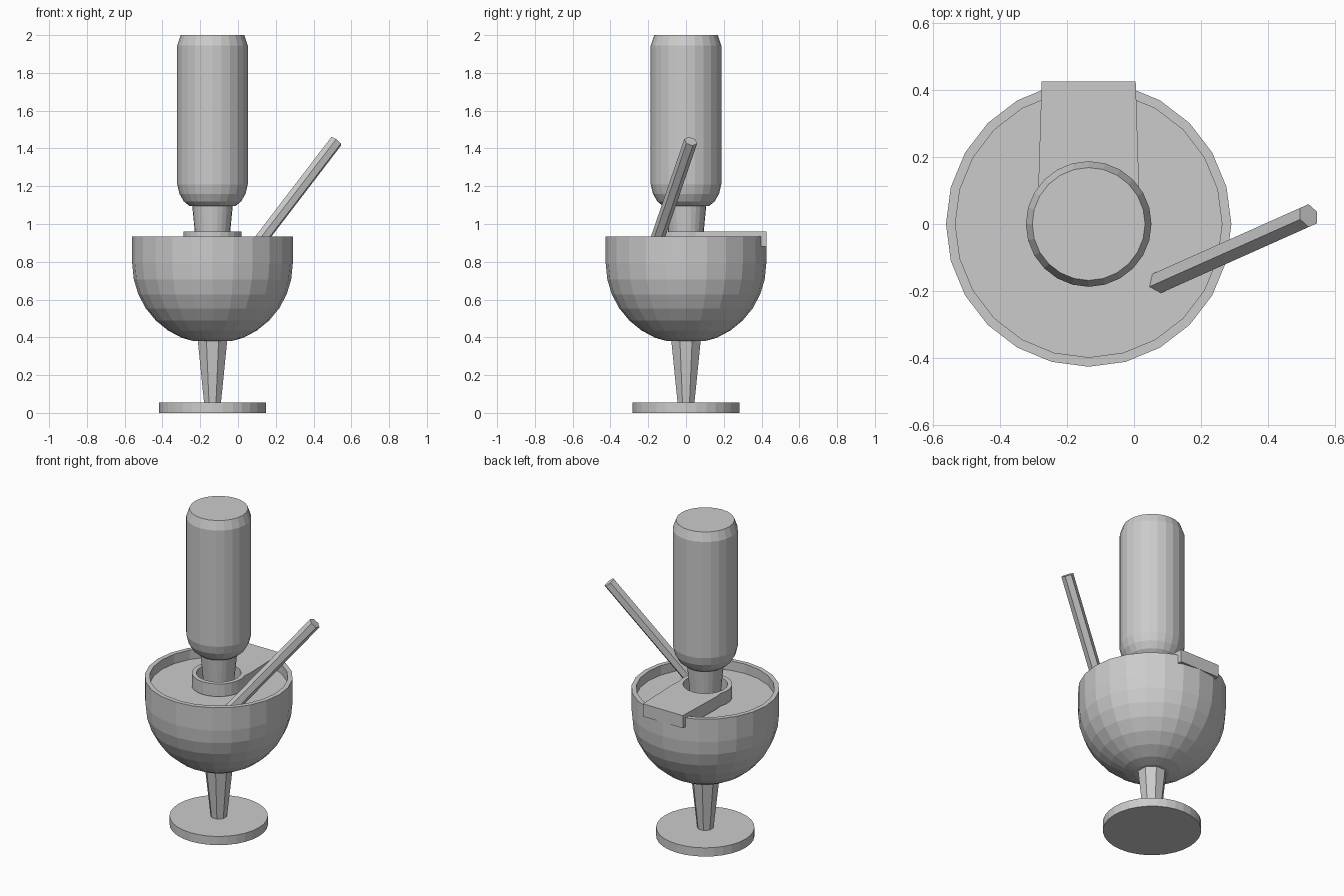
import bpy, bmesh
from math import sin, cos, pi
from mathutils import Vector

if "Cube" in bpy.data.objects:
    bpy.data.objects.remove(bpy.data.objects["Cube"])

CX = -0.135  # axis of the glass and bottle


def finish(name, bm):
    bmesh.ops.recalc_face_normals(bm, faces=bm.faces)
    me = bpy.data.meshes.new(name)
    bm.to_mesh(me)
    bm.free()
    ob = bpy.data.objects.new(name, me)
    bpy.context.collection.objects.link(ob)
    return ob


def circle(r, z, n, turn=0.0):
    return [Vector((r * cos(2 * pi * (i + turn) / n),
                    r * sin(2 * pi * (i + turn) / n), z)) for i in range(n)]


def lathe(name, profile, n, turn=0.0):
    """Revolve (radius, z) points and cap both ends."""
    bm = bmesh.new()
    rings = [[bm.verts.new(p) for p in circle(r, z, n, turn)] for r, z in profile]
    for a, b in zip(rings, rings[1:]):
        for i in range(n):
            j = (i + 1) % n
            bm.faces.new((a[i], a[j], b[j], b[i]))
    bm.faces.new(rings[0])
    bm.faces.new(rings[-1])
    ob = finish(name, bm)
    ob.location.x = CX
    return ob


# Glass: foot, stem, bowl whose inner cap is the drink surface
lathe("glass_foot", [(0.282, 0), (0.282, 0.055)], 32)
lathe("glass_stem", [(0.048, 0.05), (0.086, 0.40)], 8, 0.5)
R, ZC = 0.425, 0.79
bowl = [(0.10, 0.38)]
for k in range(6, -1, -1):
    a = k * pi / 16
    bowl.append((R * cos(a), ZC - R * sin(a)))
bowl += [(R, 0.935), (0.397, 0.935), (0.397, 0.875)]
lathe("glass_bowl_with_drink", bowl, 24)

# Upturned bottle
lathe("bottle", [(0.09, 0.85), (0.092, 0.94), (0.107, 1.095), (0.122, 1.095),
                 (0.152, 1.12), (0.175, 1.16), (0.187, 1.21), (0.187, 1.945),
                 (0.168, 2.0)], 24)

# Holder: ring with an arm reaching over the back of the rim
bm = bmesh.new()
outer = [Vector((0.14, 0.425, 0.96)), Vector((-0.14, 0.425, 0.96))]
for i in range(17):
    t = pi * 0.80 + (pi * 1.40) * i / 16
    outer.append(Vector((0.185 * cos(t) * 0.84, 0.155 * sin(t) + 0.0, 0.96)))
for p in outer[2:]:
    p.xy = p.xy.normalized() * 0.155
outer[2].xy, outer[-1].xy = (-0.15, 0.11), (0.15, 0.11)
edges = []
for loop in (outer, circle(0.128, 0.96, 24)):
    vs = [bm.verts.new(p) for p in loop]
    edges += [bm.edges.new((vs[i], vs[(i + 1) % len(vs)])) for i in range(len(vs))]
bmesh.ops.triangle_fill(bm, edges=edges, use_beauty=True, use_dissolve=False)
ext = bmesh.ops.extrude_face_region(bm, geom=bm.faces[:], use_keep_orig=True)
low = [g for g in ext["geom"] if isinstance(g, bmesh.types.BMVert)]
bmesh.ops.translate(bm, verts=low, vec=(0, 0, -0.08))
finish("bottle_holder", bm).location.x = CX

# Leaning straw
top = Vector((0.52, 0.025, 1.438))
direction = Vector((0.385, 0.172, 0.503))
bottom = top - direction * 1.25
bpy.ops.mesh.primitive_cylinder_add(vertices=6, radius=0.036,
                                    depth=(top - bottom).length,
                                    location=(top + bottom) / 2)
straw = bpy.context.object
straw.name = "straw"
straw.rotation_euler = direction.to_track_quat('Z', 'Y').to_euler()
